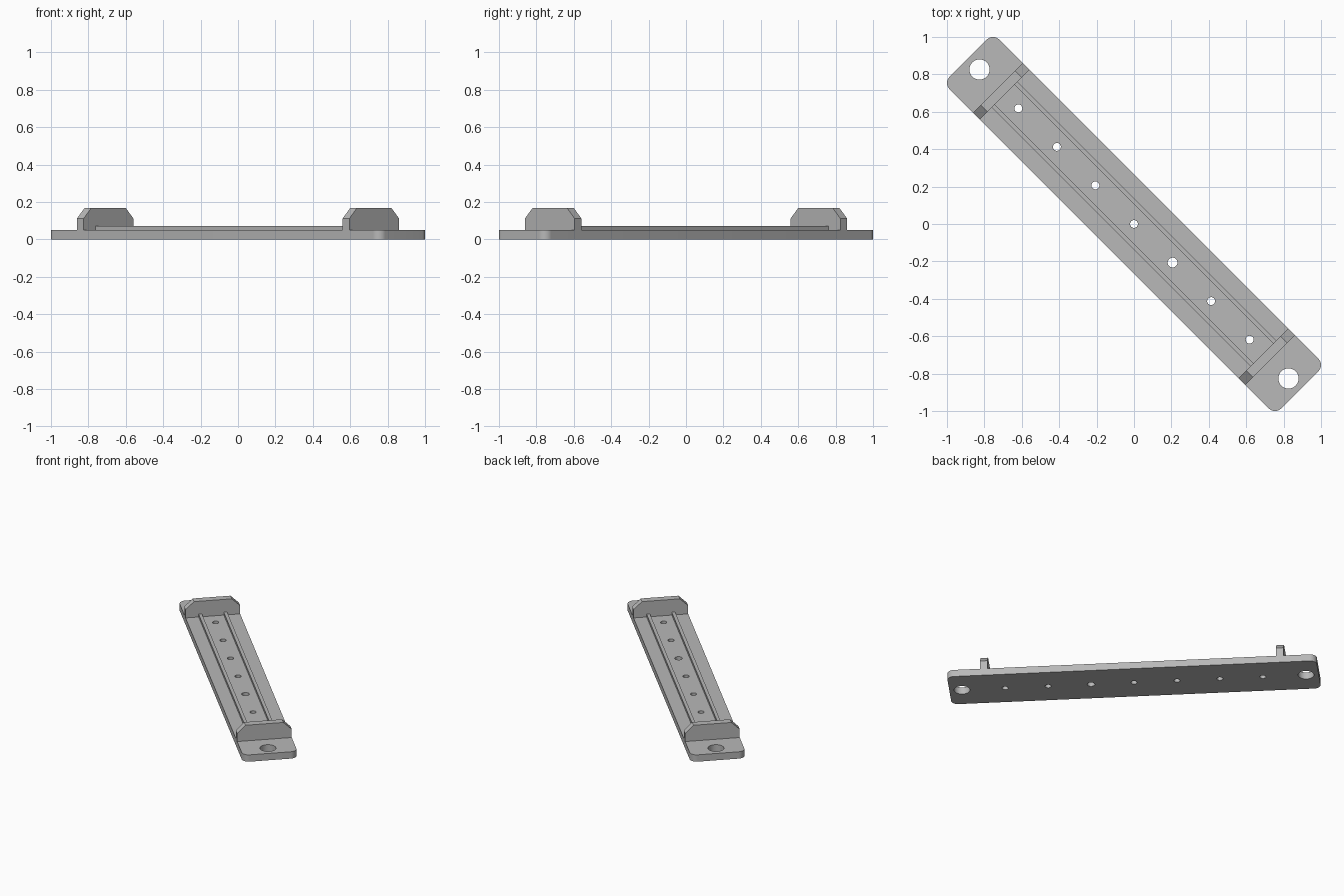
import bpy, math
from math import cos, sin, pi

cube = bpy.data.objects.get("Cube")
if cube:
    bpy.data.objects.remove(cube, do_unlink=True)

# Plain grey finish
grey = bpy.data.materials.new("light_grey")
grey.use_nodes = True
COLOR = (0.48, 0.48, 0.48, 1)
grey.diffuse_color = COLOR
grey.node_tree.nodes["Principled BSDF"].inputs["Base Color"].default_value = COLOR

TURN = -pi / 4                      # the bar lies along the diagonal
LENGTH, WIDTH, THICK = 1.2537, 0.1875, 0.051   # half length, half width, height
WALL_IN, WALL_OUT = 0.979, 1.030


def arc(cx, cy, r, start, end, steps):
    return [(cx + r * cos(start + (end - start) * i / steps),
             cy + r * sin(start + (end - start) * i / steps)) for i in range(steps + 1)]


def circle(cx, r, steps=40):
    return arc(cx, 0, r, 0, 2 * pi, steps)[:-1]


def extruded(name, loops, depth):
    """Filled flat outline with holes, extruded symmetrically and made a mesh."""
    curve = bpy.data.curves.new(name, "CURVE")
    curve.dimensions = "2D"
    curve.fill_mode = "BOTH"
    curve.extrude = depth / 2
    for loop in loops:
        spline = curve.splines.new("POLY")
        spline.points.add(len(loop) - 1)
        for point, (x, y) in zip(spline.points, loop):
            point.co = (x, y, 0, 1)
        spline.use_cyclic_u = True
    obj = bpy.data.objects.new(name, curve)
    bpy.context.collection.objects.link(obj)
    bpy.ops.object.select_all(action="DESELECT")
    obj.select_set(True)
    bpy.context.view_layer.objects.active = obj
    bpy.ops.object.convert(target="MESH")
    obj = bpy.context.object
    obj.name = name
    obj.data.materials.clear()
    obj.data.materials.append(grey)
    bpy.ops.object.mode_set(mode="EDIT")
    bpy.ops.mesh.select_all(action="SELECT")
    bpy.ops.mesh.remove_doubles(threshold=0.0001)
    bpy.ops.mesh.normals_make_consistent(inside=False)
    bpy.ops.object.mode_set(mode="OBJECT")
    bpy.ops.object.shade_smooth_by_angle(angle=math.radians(30))
    return obj


# Base plate: rounded corners, a mounting hole at each end, a row of small holes
r = 0.047
outline = []
for i, (sx, sy) in enumerate([(1, 1), (-1, 1), (-1, -1), (1, -1)]):
    outline += arc(sx * (LENGTH - r), sy * (WIDTH - r), r, i * pi / 2, (i + 1) * pi / 2, 12)
holes = [circle(s * 1.168, 0.054) for s in (-1, 1)]
holes += [circle(i * 0.2915, 0.026 if i == 1 else 0.021) for i in range(-3, 4)]
plate = extruded("base_plate", [outline] + holes, THICK)
plate.location.z = THICK / 2
plate.rotation_euler.z = TURN

# End walls with chamfered top corners, standing across the plate
TOP, SHOULDER, INSET = 0.168, 0.112, 0.13
profile = [(-WIDTH, THICK), (WIDTH, THICK), (WIDTH, SHOULDER),
           (INSET, TOP), (-INSET, TOP), (-WIDTH, SHOULDER)]
for side, name in ((-1, "back_end_wall"), (1, "front_end_wall")):
    wall = extruded(name, [profile], WALL_OUT - WALL_IN)
    u = side * (WALL_IN + WALL_OUT) / 2
    wall.location = (u * cos(TURN), u * sin(TURN), 0)
    wall.rotation_euler = (pi / 2, 0, TURN + pi / 2)

# Two low guide rails between the walls
RAIL_IN, RAIL_OUT, RAIL_H = 0.075, 0.098, 0.021
for side, name in ((-1, "left_rail"), (1, "right_rail")):
    a, b = side * RAIL_IN, side * RAIL_OUT
    rail = extruded(name, [[(-WALL_IN, a), (WALL_IN, a), (WALL_IN, b), (-WALL_IN, b)]], RAIL_H)
    rail.location.z = THICK + RAIL_H / 2
    rail.rotation_euler.z = TURN
